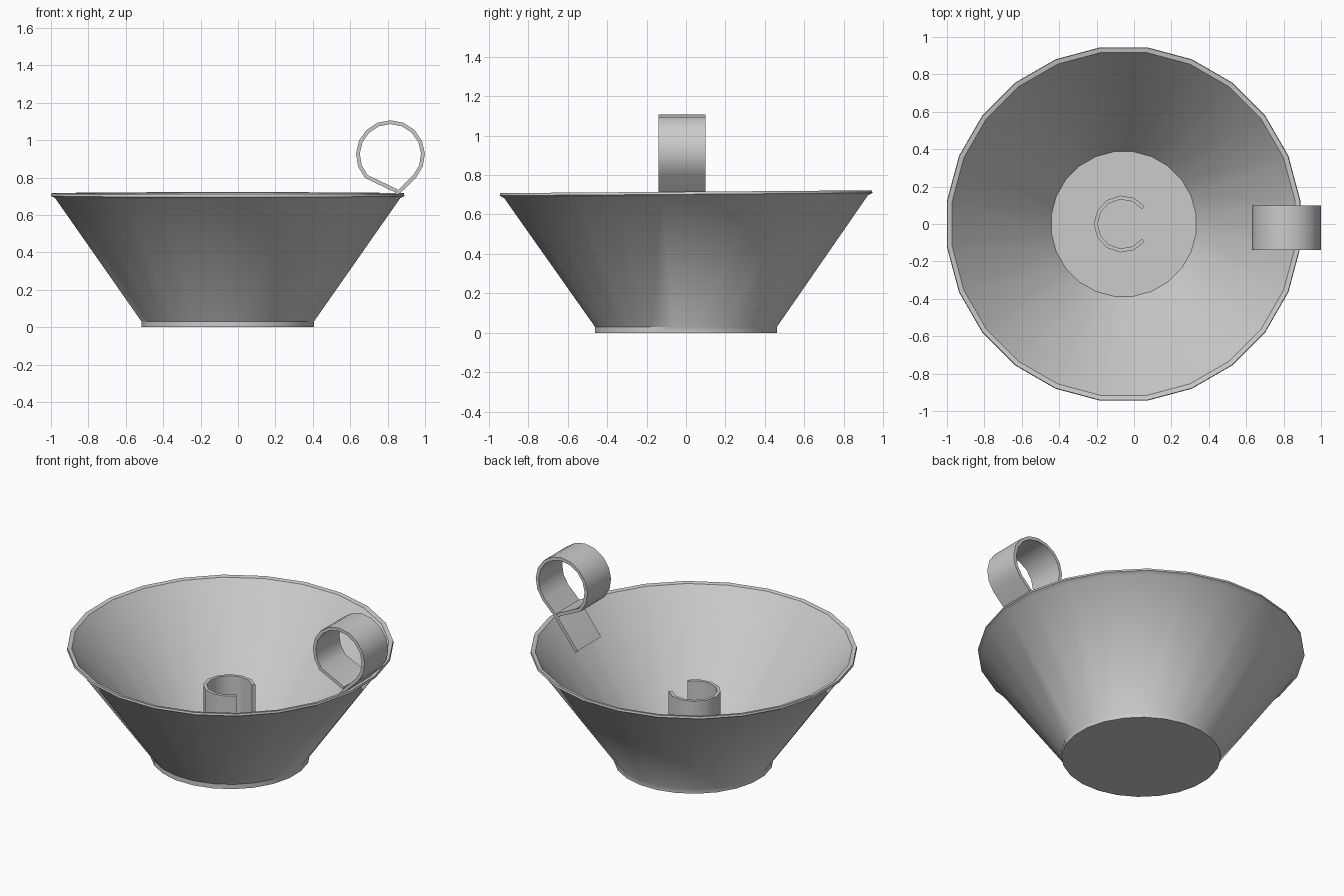
import bpy, bmesh, math
from mathutils import Vector

if "Cube" in bpy.data.objects:
    bpy.data.objects.remove(bpy.data.objects["Cube"])

GREY = (0.6, 0.6, 0.6, 1.0)
metal = bpy.data.materials.new("grey_metal")
metal.diffuse_color = GREY
metal.use_nodes = True
metal.node_tree.nodes["Principled BSDF"].inputs["Base Color"].default_value = GREY


def finish(name, bm, angle):
    """Turn a bmesh into a smooth object with sharp edges kept."""
    bmesh.ops.recalc_face_normals(bm, faces=bm.faces[:])
    mesh = bpy.data.meshes.new(name)
    bm.to_mesh(mesh)
    bm.free()
    mesh.materials.append(metal)
    obj = bpy.data.objects.new(name, mesh)
    bpy.context.collection.objects.link(obj)
    bpy.ops.object.select_all(action='DESELECT')
    obj.select_set(True)
    bpy.context.view_layer.objects.active = obj
    bpy.ops.object.shade_smooth_by_angle(angle=math.radians(angle))
    return obj


def ribbon(name, path, thickness, place, low, high):
    """Bent strip: a 2D centre line thickened, then extruded from low to high."""
    pts = [Vector(p) for p in path]
    bm = bmesh.new()
    rings = []
    for i, p in enumerate(pts):
        d_in = (p - pts[max(i - 1, 0)]).normalized()
        d_out = (pts[min(i + 1, len(pts) - 1)] - p).normalized()
        t = (d_in + d_out).normalized()
        side = Vector((-t.y, t.x)) * thickness / 2
        # mitre so the strip keeps its thickness around bends
        side /= max(t.dot(d_out if d_out.length else d_in), 0.5)
        a, b = p + side, p - side
        rings.append([bm.verts.new(place(q, h)) for q, h in
                      ((a, low), (b, low), (b, high), (a, high))])
    for r, s in zip(rings, rings[1:]):
        for k in range(4):
            bm.faces.new((r[k], r[(k + 1) % 4], s[(k + 1) % 4], s[k]))
    bm.faces.new(rings[0])
    bm.faces.new(rings[-1])
    return finish(name, bm, 40)


# Bowl: closed profile spun in 24 sides, rim tilted very slightly
SIDES, CX = 24, -0.055
profile = [(0.465, 0.0), (0.465, 0.03), (0.93, 0.69), (0.953, 0.702),
           (0.95, 0.715), (0.925, 0.71), (0.39, 0.035)]
bm = bmesh.new()
rings = []
for r, z in profile:
    ring = []
    for i in range(SIDES):
        a = math.radians(7.5) + math.tau * i / SIDES
        tilt = 0.007 * math.sin(a) * (z / 0.71) ** 2
        ring.append(bm.verts.new((CX + r * math.cos(a), r * math.sin(a), z + tilt)))
    rings.append(ring)
for r, s in zip(rings, rings[1:]):
    for i in range(SIDES):
        j = (i + 1) % SIDES
        bm.faces.new((r[i], r[j], s[j], s[i]))
bm.faces.new(rings[0])
bm.faces.new(rings[-1])
finish("bowl", bm, 35)

# Candle socket: open C-shaped tube standing on the bowl floor
arc = [math.radians(38 + 284 * i / 10) for i in range(11)]
ribbon("candle_socket", [(-0.062 + 0.142 * math.cos(a), 0.142 * math.sin(a)) for a in arc],
       0.02, lambda q, h: (q.x, q.y, h), 0.03, 0.45)

# Finger loop: teardrop strip whose tail runs down the inside of the wall
loop = [(0.848, 0.728)]
for i in range(13):
    a = math.radians(222 - 22 * i)
    loop.append((0.815 + 0.174 * math.cos(a), 0.922 + 0.174 * math.sin(a)))
loop += [(0.855, 0.718), (0.71, 0.53)]
ribbon("finger_loop", loop, 0.02, lambda q, h: (q.x, h, q.y), -0.14, 0.10)
